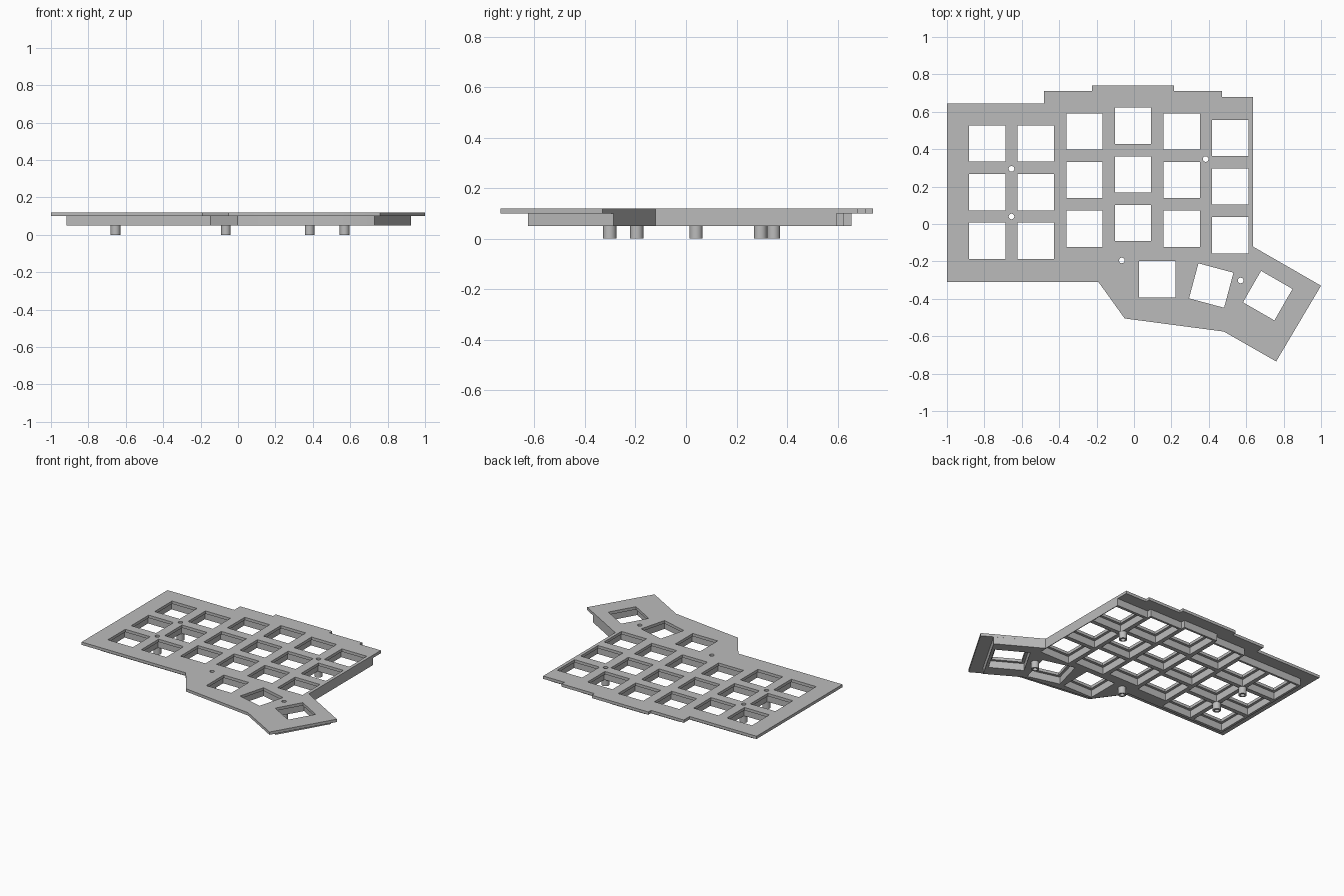
import bpy
from math import cos, sin, tau, radians
from mathutils import Vector, Matrix

cube = bpy.data.objects.get("Cube")
if cube:
    bpy.data.objects.remove(cube)

grey = bpy.data.materials.new("plain grey")
grey.use_nodes = True
colour = (0.5, 0.5, 0.5, 1)
grey.diffuse_color = colour
grey.node_tree.nodes["Principled BSDF"].inputs["Base Color"].default_value = colour

HOLE, PITCH, RELIEF = 0.194, 0.26, 0.018


def square(x, y, angle, size):
    turn = Matrix.Rotation(radians(angle), 2)
    h = size / 2
    return [Vector((x, y)) + turn @ Vector(c) for c in ((-h, -h), (h, -h), (h, h), (-h, h))]


def circle(x, y, radius, sides=32):
    return [(x + radius * cos(tau * i / sides), y + radius * sin(tau * i / sides)) for i in range(sides)]


def slab(name, loops, bottom, top):
    """Filled flat outline with openings, extruded from bottom to top."""
    curve = bpy.data.curves.new(name, "CURVE")
    curve.dimensions = "2D"
    curve.fill_mode = "BOTH"
    curve.extrude = (top - bottom) / 2
    for loop in loops:
        spline = curve.splines.new("POLY")
        spline.points.add(len(loop) - 1)
        for point, (x, y) in zip(spline.points, loop):
            point.co = (x, y, 0, 1)
        spline.use_cyclic_u = True
    obj = bpy.data.objects.new(name, curve)
    bpy.context.collection.objects.link(obj)
    obj.location.z = (top + bottom) / 2
    bpy.ops.object.select_all(action="DESELECT")
    obj.select_set(True)
    bpy.context.view_layer.objects.active = obj
    bpy.ops.object.convert(target="MESH")
    obj = bpy.context.object
    obj.data.materials.clear()
    obj.data.materials.append(grey)
    # weld the caps to the walls
    bpy.ops.object.mode_set(mode="EDIT")
    bpy.ops.mesh.select_all(action="SELECT")
    bpy.ops.mesh.remove_doubles(threshold=0.0001)
    bpy.ops.mesh.normals_make_consistent(inside=False)
    bpy.ops.object.mode_set(mode="OBJECT")
    bpy.ops.object.shade_smooth_by_angle(angle=radians(30))
    return obj


# key positions: six staggered columns of three, then a fanned thumb cluster
keys = []
for col, y_top in enumerate((0.43, 0.43, 0.495, 0.525, 0.495, 0.46)):
    for row in range(3):
        keys.append((-0.785 + PITCH * col, y_top - PITCH * row, 0))
keys += [(0.125, -0.295, 0), (0.413, -0.329, -15), (0.715, -0.383, -30)]

screws = [(-0.655, 0.295), (-0.655, 0.04), (-0.065, -0.195), (0.383, 0.347), (0.57, -0.302)]
bores = [circle(x, y, 0.015) for x, y in screws]

# thin top plate
plate_outline = [
    (-1, -0.31), (-0.19, -0.31), (-0.05, -0.505), (0.48, -0.575), (0.76, -0.735),
    (1, -0.33), (0.635, -0.12), (0.635, 0.68), (0.47, 0.68), (0.47, 0.71), (0.215, 0.71),
    (0.215, 0.74), (-0.225, 0.74), (-0.225, 0.71), (-0.48, 0.71), (-0.48, 0.645), (-1, 0.645)]
slab("top_plate", [plate_outline] + [square(*k, HOLE) for k in keys] + bores, 0.1, 0.12)

# thicker inset body with wider clip openings
body_outline = [
    (-0.917, -0.225), (-0.147, -0.225), (-0.003, -0.423), (0.505, -0.493), (0.73, -0.625),
    (0.926, -0.288), (0.635, -0.12), (0.635, 0.595), (0.385, 0.595), (0.385, 0.625),
    (0.13, 0.625), (0.13, 0.655), (-0.14, 0.655), (-0.14, 0.625), (-0.395, 0.625),
    (-0.395, 0.56), (-0.917, 0.56)]
slab("lower_body", [body_outline] + [square(*k, HOLE + 2 * RELIEF) for k in keys] + bores, 0.05, 0.1)

# hollow screw standoffs
for i, (x, y) in enumerate(screws):
    slab(f"standoff_{i + 1}", [circle(x, y, 0.026), bores[i]], 0, 0.05)
